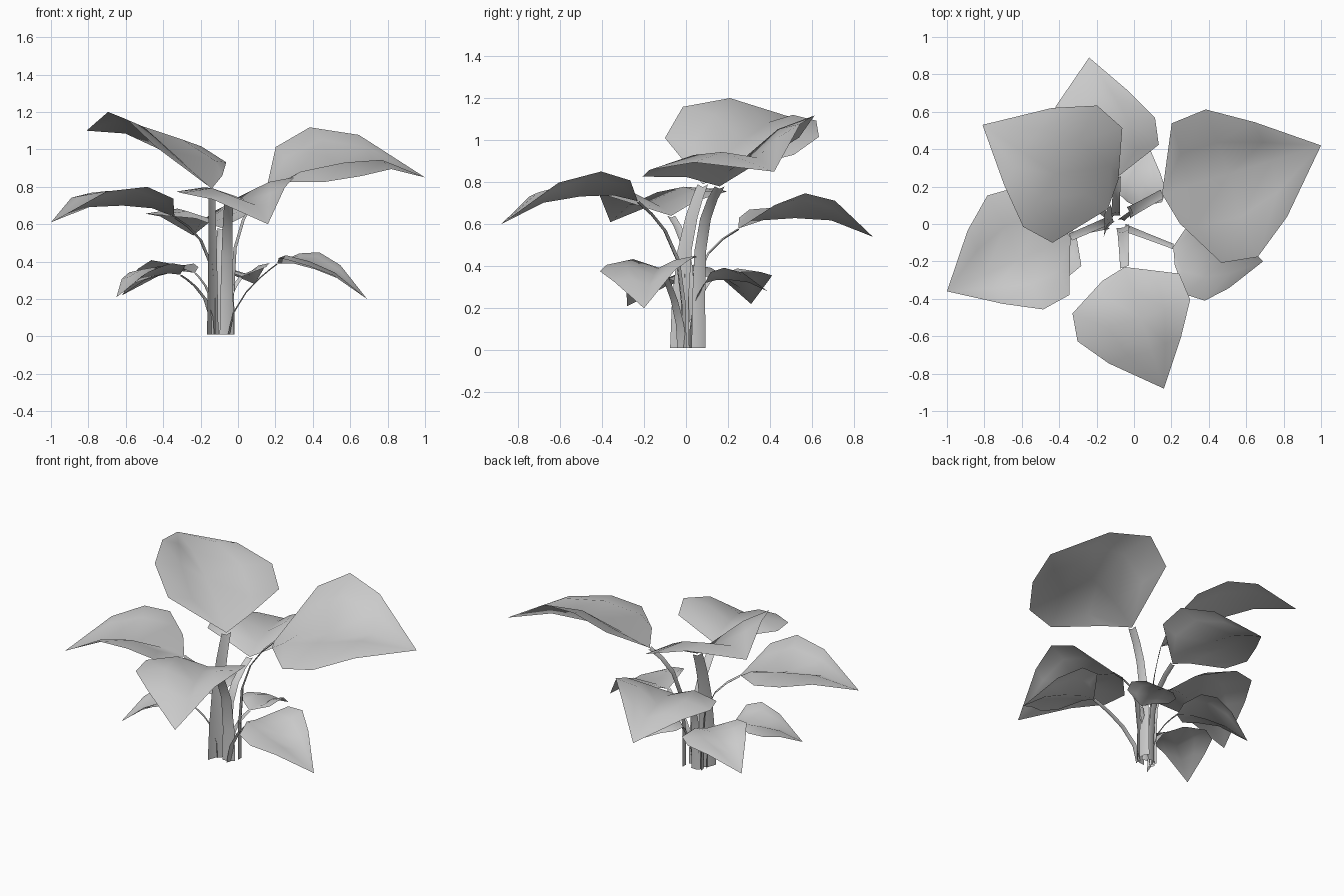
import bpy
from mathutils import Vector

cube = bpy.data.objects.get("Cube")
if cube:
    bpy.data.objects.remove(cube, do_unlink=True)

grey = bpy.data.materials.new("plain_grey")
grey.use_nodes = True
grey.diffuse_color = (0.6, 0.6, 0.6, 1)
grey.node_tree.nodes["Principled BSDF"].inputs["Base Color"].default_value = (0.6, 0.6, 0.6, 1)

# Leaf cross rows per unit of length, low edge to high edge: (along, across, up)
ROWS = [
    [(0.22, -0.5, 0.07), (0.14, -0.25, 0.12), (0.18, 0, 0.07), (0.18, 0.2, 0.17), (0.18, 0.39, 0.22)],
    [(0.44, -0.53, 0.09), (0.41, -0.27, 0.155), (0.42, 0, 0.1), (0.41, 0.2, 0.26), (0.4, 0.41, 0.32)],
    [(0.68, -0.35, 0.1), (0.67, -0.19, 0.145), (0.69, 0, 0.1), (0.67, 0.12, 0.2), (0.66, 0.25, 0.265)],
]
# Point order: base, heel, tip, then the rows
POINTS = [(0, 0, 0), (0.05, -0.2, 0.06), (1, 0, 0)] + [p for row in ROWS for p in row]
FACES = [(0, 1, 4), (1, 3, 4)] + [(0, i, i + 1) for i in (4, 5, 6)]
for k in range(4):
    FACES += [(r + k, r + k + 5, r + k + 6, r + k + 1) for r in (3, 8)]
    FACES.append((13 + k, 2, 14 + k))


def add_mesh(name, verts, faces):
    mesh = bpy.data.meshes.new(name)
    mesh.from_pydata(verts, [], faces)
    mesh.materials.append(grey)
    mesh.shade_smooth()
    bpy.context.collection.objects.link(bpy.data.objects.new(name, mesh))


def add_leaf(name, base, tip, flip, roll):
    """Folded leaf blade running from base to tip."""
    axis = tip - base
    length = axis.to_2d().length
    side = Vector((-axis.y, axis.x, 0)) * flip
    up = Vector((0, 0, length))
    verts = [base + axis * u + side * v + up * (w + roll * v) for u, v, w in POINTS]
    faces = FACES if flip > 0 else [f[::-1] for f in FACES]
    add_mesh(name, verts, faces)


def add_stem(name, foot, end, tip, wide, narrow, bend):
    """Grooved ribbon stalk that rises and then bends out to the leaf."""
    foot = Vector((*foot, 0.01))
    out = Vector((tip.x - end.x, tip.y - end.y, 0)).normalized()
    side = Vector((-out.y, out.x, 0))
    verts, faces = [], []
    for i, rise in enumerate((0, 0.3, 0.6, 0.8, 0.92, 1)):
        p = foot.lerp(end, rise ** bend)
        p.z = foot.z + (end.z - foot.z) * rise
        half = side * (wide + (narrow - wide) * rise)
        groove = (out * (1 - rise) - Vector((0, 0, rise))) * narrow * 0.45
        verts += [p - half, p + groove, p + half]
        if i:
            a, b = 3 * i - 3, 3 * i
            faces += [(a, b, b + 1, a + 1), (a + 1, b + 1, b + 2, a + 2)]
    add_mesh(name, verts, faces)


# name, stem foot, leaf base, leaf tip, flip, roll, stem half widths at foot and top, bend
PLANT = [
    ("top", (-0.135, -0.03), (-0.14, 0.08, 0.79), (-0.81, 0.53, 1.1), 1, -0.04, 0.055, 0.03, 3),
    ("left", (-0.13, 0.02), (-0.34, -0.07, 0.64), (-1.0, -0.36, 0.61), 1, -0.2, 0.025, 0.02, 5),
    ("front", (-0.06, -0.01), (-0.05, -0.23, 0.71), (0.16, -0.88, 0.6), 1, -0.12, 0.04, 0.025, 4),
    ("right", (-0.03, 0.06), (0.15, 0.16, 0.78), (1.0, 0.42, 0.85), 1, 0.07, 0.035, 0.025, 5),
    ("back", (-0.1, 0.04), (-0.09, 0.25, 0.58), (-0.24, 0.89, 0.54), -1, -0.1, 0.03, 0.02, 5),
    ("small_right", (-0.05, -0.02), (0.21, -0.12, 0.39), (0.69, -0.2, 0.2), 1, -0.1, 0.022, 0.014, 2),
    ("small_left", (-0.14, -0.01), (-0.31, -0.05, 0.33), (-0.65, -0.28, 0.21), 1, -0.13, 0.022, 0.014, 3),
    ("small_back_left", (-0.12, 0.02), (-0.23, 0.12, 0.34), (-0.62, 0.31, 0.22), 1, -0.13, 0.022, 0.014, 3),
    ("small_back", (-0.07, 0.02), (0.02, 0.09, 0.32), (0.09, 0.39, 0.28), -1, -0.08, 0.02, 0.012, 3),
]
for name, foot, base, tip, flip, roll, wide, narrow, bend in PLANT:
    base, tip = Vector(base), Vector(tip)
    add_leaf(name + "_leaf", base, tip, flip, roll)
    add_stem(name + "_stem", foot, base, tip, wide, narrow, bend)
